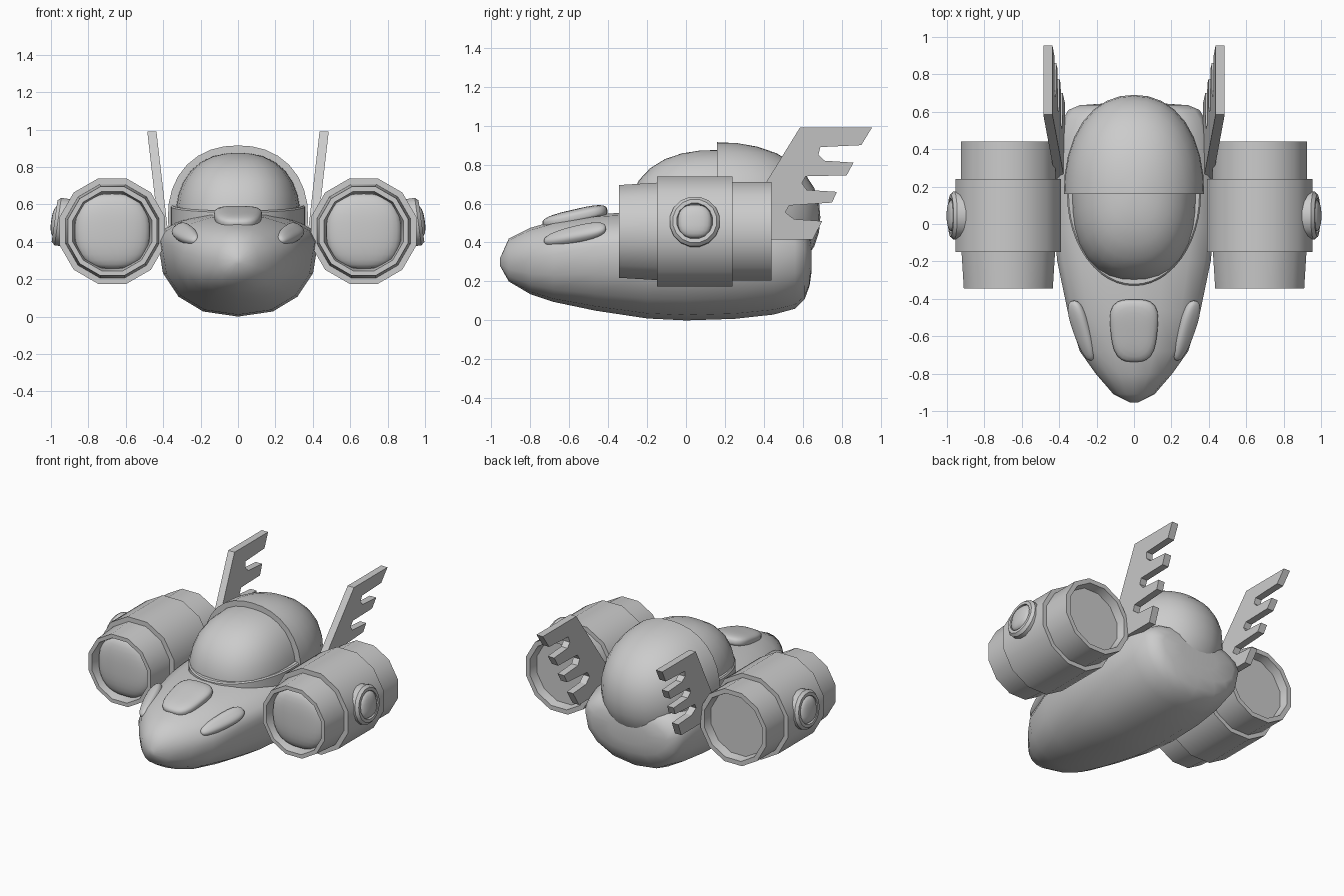
import bpy, bmesh
from math import sin, cos, pi, radians, copysign
from mathutils import Matrix, Vector

if "Cube" in bpy.data.objects:
    bpy.data.objects.remove(bpy.data.objects["Cube"])


def finish(name, bm, mirror=False, angle=40):
    bmesh.ops.recalc_face_normals(bm, faces=bm.faces)
    me = bpy.data.meshes.new(name)
    bm.to_mesh(me)
    bm.free()
    ob = bpy.data.objects.new(name, me)
    bpy.context.collection.objects.link(ob)
    bpy.ops.object.select_all(action='DESELECT')
    ob.select_set(True)
    bpy.context.view_layer.objects.active = ob
    bpy.ops.object.shade_smooth_by_angle(angle=radians(angle))
    if mirror:
        ob.modifiers.new("Mirror", 'MIRROR')
    return ob


def loft(rings, cap=True):
    """Skin a list of closed rings of points."""
    bm = bmesh.new()
    vs = [[bm.verts.new(p) for p in r] for r in rings]
    n = len(vs[0])
    for a, b in zip(vs, vs[1:]):
        for i in range(n):
            bm.faces.new((a[i], a[(i + 1) % n], b[(i + 1) % n], b[i]))
    if cap:
        bm.faces.new(vs[0])
        bm.faces.new(vs[-1])
    return bm


def lathe(profile, sides, mat):
    """Turn (position, flat radius) pairs around local y, capped at both ends."""
    k = 1 / cos(pi / sides)
    ang = [2 * pi * (i + 0.5) / sides for i in range(sides)]
    return loft([[mat @ Vector((r * k * cos(t), y, r * k * sin(t))) for t in ang]
                 for y, r in profile])


def blob(radii, n, mat, taper=0, cut_front=False, seg=32):
    """Squarish ellipsoid, optionally tapered along y or keeping one half in y."""
    bm = bmesh.new()
    bmesh.ops.create_uvsphere(bm, u_segments=seg, v_segments=seg // 2, radius=1)
    for v in bm.verts:
        v.co /= sum(abs(c) ** n for c in v.co) ** (1 / n)
        v.co.x *= 1 + taper * v.co.y
        v.co = Vector([c * r for c, r in zip(v.co, radii)])
    if cut_front:
        bmesh.ops.bisect_plane(bm, geom=bm.verts[:] + bm.edges[:] + bm.faces[:], dist=1e-4,
                               plane_co=(0, 0, 0), plane_no=(0, -1, 0), clear_outer=True)
        bmesh.ops.holes_fill(bm, edges=[e for e in bm.edges if e.is_boundary], sides=0)
    bmesh.ops.transform(bm, matrix=mat, verts=bm.verts)
    return bm


def move(x, y, z):
    return Matrix.Translation((x, y, z))


def rot(deg, axis):
    return Matrix.Rotation(radians(deg), 4, axis)


# Fuselage: sections as (y, half width, bottom, widest height, top)
sections = [(-0.955, 0.02, 0.28, 0.30, 0.32), (-0.91, 0.11, 0.20, 0.31, 0.42),
            (-0.80, 0.205, 0.135, 0.32, 0.475), (-0.68, 0.29, 0.095, 0.34, 0.51),
            (-0.465, 0.355, 0.05, 0.38, 0.545), (-0.2, 0.41, 0.01, 0.40, 0.56),
            (0.0, 0.43, 0.0, 0.41, 0.56), (0.25, 0.425, 0.008, 0.41, 0.56),
            (0.45, 0.405, 0.03, 0.40, 0.55), (0.56, 0.38, 0.06, 0.38, 0.53),
            (0.61, 0.35, 0.11, 0.36, 0.50), (0.635, 0.29, 0.18, 0.34, 0.45),
            (0.645, 0.15, 0.25, 0.33, 0.39)]


def section(y, w, zb, zm, zt):
    pts = []
    for i in range(16):
        c, s = cos(i * pi / 8), sin(i * pi / 8)
        e = 1.0 if s > 0 else 2 / 2.3
        h = zt - zm if s > 0 else zm - zb
        pts.append((w * copysign(abs(c) ** e, c), y, zm + h * copysign(abs(s) ** e, s)))
    return pts


finish("fuselage", loft([section(*s) for s in sections]), angle=60)

# Cockpit: glass, hood behind it, rim around the front
finish("canopy_glass", blob((0.335, 0.46, 0.375), 2.4, move(0, 0.16, 0.5)))
finish("canopy_hood", blob((0.375, 0.53, 0.385), 2.2, move(0, 0.16, 0.53), cut_front=True))
rim = []
for i in range(25):
    t = pi + pi * i / 24
    c, s = cos(t), sin(t)
    top = 0.595 + 0.03 * s
    rim.append([(c * (0.358 - d), 0.16 + s * (0.49 - d), z)
                for d, z in ((0, 0.44), (0, top - 0.008), (0.008, top), (0.05, top), (0.05, 0.44))])
finish("canopy_rim", loft(rim))

# Raised pads on the nose
finish("nose_pad", blob((0.125, 0.17, 0.04), 3.2, move(0, -0.57, 0.53) @ rot(13, 'X'), 0.13))
finish("nose_side_pad", blob((0.05, 0.17, 0.035), 2.6,
       move(0.277, -0.57, 0.44) @ rot(-18, 'Z') @ rot(12, 'X') @ rot(40, 'Y'), 0.15), True)

# Engine barrels with recessed ends
engine = move(0.672, 0, 0.457)
finish("engine", lathe([(-0.27, 0.20), (-0.31, 0.205), (-0.345, 0.212), (-0.345, 0.238),
                        (-0.15, 0.25), (-0.15, 0.282), (0.24, 0.282), (0.24, 0.253),
                        (0.44, 0.253), (0.44, 0.222), (0.38, 0.212)], 12, engine), True)
finish("engine_intake_dome", blob((0.2, 0.06, 0.2), 2.5, engine @ move(0, -0.275, 0)), True)

# Round lamp on the outside of each engine
lamp = move(0.955, 0.045, 0.507) @ rot(-8, 'Y') @ rot(-90, 'Z')
finish("engine_lamp_ring", lathe([(-0.05, 0.128), (0.008, 0.128), (0.026, 0.112),
                                  (0.026, 0.092), (0.01, 0.088)], 16, lamp), True)
finish("engine_lamp", blob((0.086, 0.036, 0.086), 2.6, lamp @ move(0, 0.008, 0), seg=24), True)

# Tail fins: outline in (y, z) with three notches in the trailing edge
outline = [(0.23, 0.415), (0.65, 0.415), (0.70, 0.51), (0.555, 0.52), (0.51, 0.555), (0.53, 0.59),
           (0.75, 0.605), (0.775, 0.66), (0.62, 0.67), (0.595, 0.705), (0.615, 0.74),
           (0.825, 0.745), (0.86, 0.81), (0.71, 0.82), (0.68, 0.85), (0.69, 0.89),
           (0.90, 0.90), (0.955, 0.99), (0.585, 0.99)]
finish("tail_fin", loft([[(x + (z - 0.415) * 0.115, y, z) for y, z in outline]
                         for x in (0.37, 0.419)]), True, 20)
